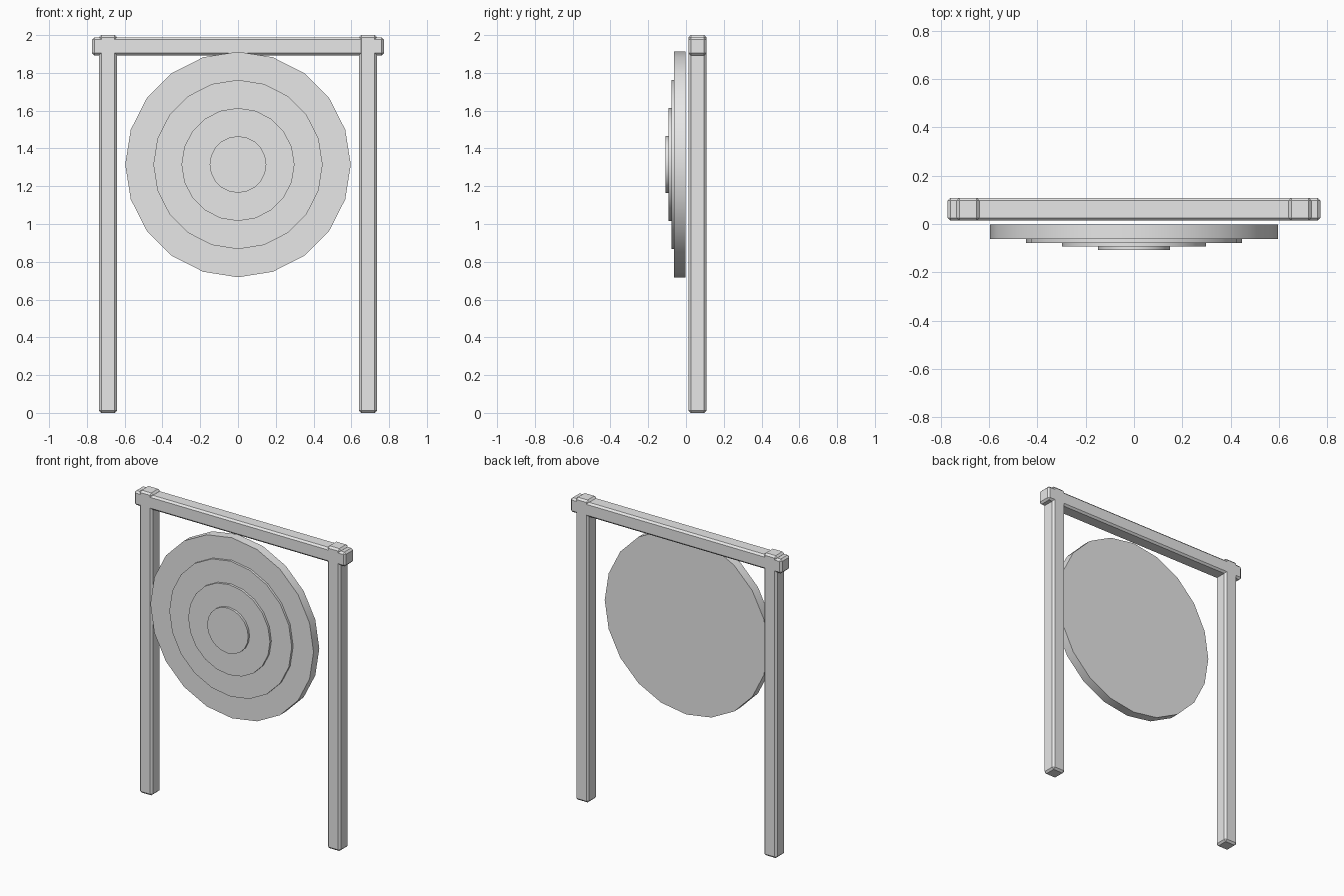
import bpy
import math

cube = bpy.data.objects.get("Cube")
if cube:
    bpy.data.objects.remove(cube, do_unlink=True)

grey = bpy.data.materials.new("light_grey")
grey.use_nodes = True
color = (0.8, 0.8, 0.8, 1)
grey.diffuse_color = color
grey.node_tree.nodes["Principled BSDF"].inputs["Base Color"].default_value = color

TIMBER = 0.095       # thickness of the square timbers
FRAME_Y = 0.061
GONG_Z = 1.315


def timber(name, size, location):
    """Square beam with chamfered edges."""
    bpy.ops.mesh.primitive_cube_add(size=1, location=location)
    obj = bpy.context.object
    obj.name = name
    obj.scale = size
    bpy.ops.object.transform_apply(location=False, rotation=False, scale=True)
    bevel = obj.modifiers.new("chamfer", 'BEVEL')
    bevel.width = 0.012
    bevel.segments = 1
    obj.data.materials.append(grey)


def disc(name, radius, back, front):
    """Flat round plate facing the front."""
    bpy.ops.mesh.primitive_cylinder_add(
        vertices=20, radius=radius, depth=back - front,
        location=(0, (back + front) / 2, GONG_Z), rotation=(math.pi / 2, 0, 0))
    obj = bpy.context.object
    obj.name = name
    obj.data.materials.append(grey)
    bpy.ops.object.shade_smooth_by_angle(angle=math.radians(30))


# Frame: two posts standing through a crossbeam
for side, sign in (("left", 1), ("right", -1)):
    timber(side + "_post", (TIMBER, TIMBER, 2), (sign * 0.688, FRAME_Y, 1))
timber("crossbeam", (1.546, TIMBER, TIMBER), (0, FRAME_Y, 1.94))

# Gong: a thick plate with three raised steps
disc("gong_plate", 0.597, -0.003, -0.063)
for i, name in enumerate(("outer_step", "middle_step", "centre_boss")):
    front = -0.078 - 0.015 * i
    disc(name, 0.448 - 0.149 * i, front + 0.015, front)
